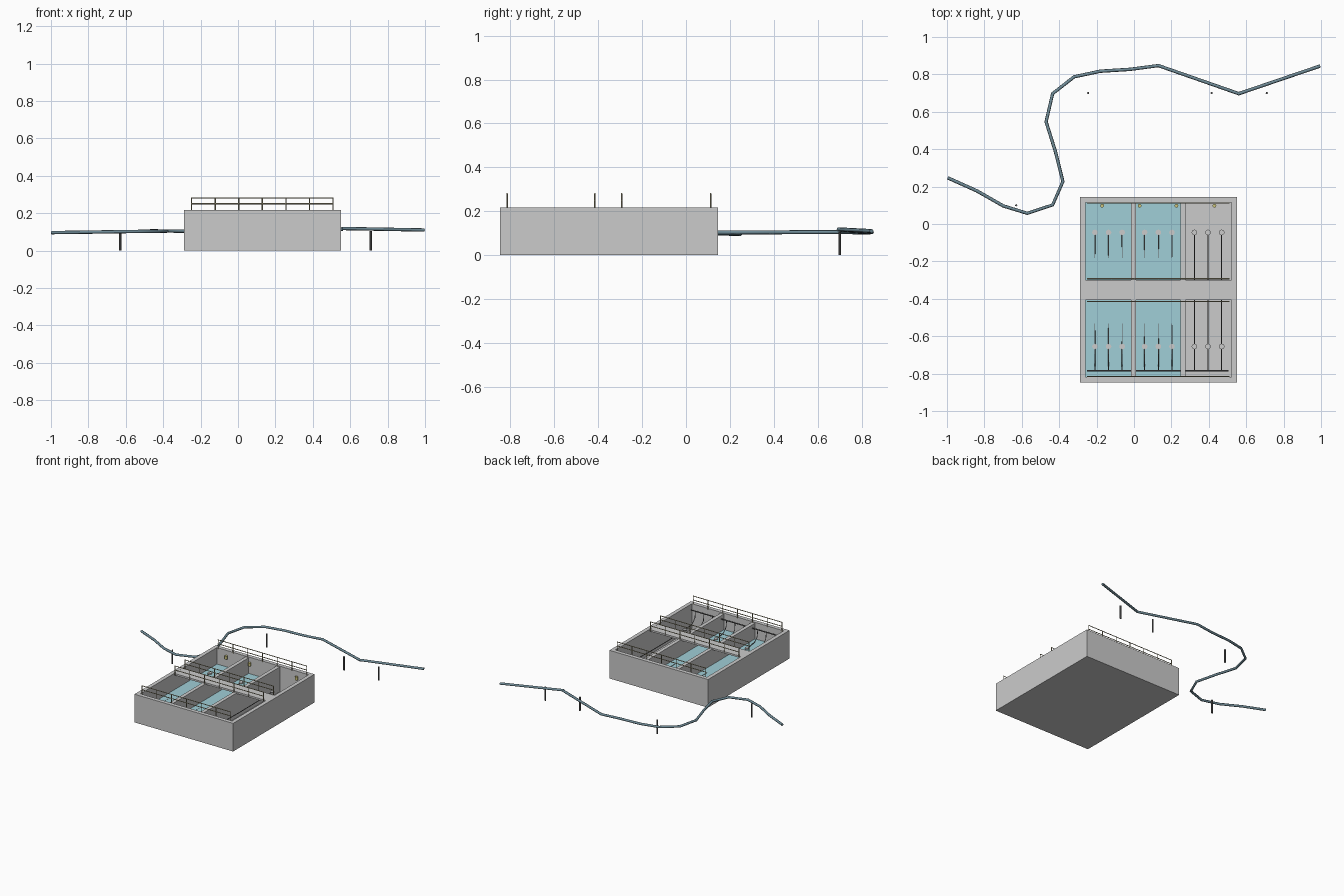
import bpy

if "Cube" in bpy.data.objects:
    bpy.data.objects.remove(bpy.data.objects["Cube"])


def material(name, rgb):
    m = bpy.data.materials.new(name)
    m.diffuse_color = (*rgb, 1)
    m.use_nodes = True
    m.node_tree.nodes["Principled BSDF"].inputs["Base Color"].default_value = m.diffuse_color
    return m


WATER = material("water_blue", (0.35, 0.62, 0.68))
PIPE = material("pipe_slate", (0.16, 0.26, 0.31))
DARK = material("hose_dark", (0.13, 0.13, 0.13))
RAIL = material("rail_olive", (0.42, 0.38, 0.24))
BRASS = material("valve_yellow", (0.60, 0.55, 0.20))


def box(name, x0, x1, y0, y1, z0, z1, mat=None):
    bpy.ops.mesh.primitive_cube_add(size=1, location=((x0 + x1) / 2, (y0 + y1) / 2, (z0 + z1) / 2))
    o = bpy.context.object
    o.name = name
    o.scale = (x1 - x0, y1 - y0, z1 - z0)
    if mat:
        o.data.materials.append(mat)
    return o


def rod(name, p, r, depth, mat, sides=12):
    bpy.ops.mesh.primitive_cylinder_add(vertices=sides, radius=r, depth=depth, location=p)
    o = bpy.context.object
    o.name = name
    if mat:
        o.data.materials.append(mat)
    return o


def tube(name, paths, r, mat, res=1):
    c = bpy.data.curves.new(name, 'CURVE')
    c.dimensions = '3D'
    c.bevel_depth = r
    c.bevel_resolution = res
    c.use_fill_caps = True
    for pts in paths:
        s = c.splines.new('POLY')
        s.points.add(len(pts) - 1)
        for q, p in zip(s.points, pts):
            q.co = (*p, 1)
    c.materials.append(mat)
    o = bpy.data.objects.new(name, c)
    bpy.context.collection.objects.link(o)
    return o


# Concrete tank shell
TOP = 0.217
X0, X1, Y0, Y1, T = -0.29, 0.552, -0.848, 0.145, 0.03
box("tank_floor", X0, X1, Y0, Y1, 0, 0.02)
box("tank_front_wall", X0, X1, Y0, Y0 + T, 0.02, TOP)
box("tank_back_wall", X0, X1, Y1 - T, Y1, 0.02, TOP)
box("tank_left_wall", X0, X0 + T, Y0 + T, Y1 - T, 0.02, TOP)
box("tank_right_wall", X1 - T, X1, Y0 + T, Y1 - T, 0.02, TOP)
for i, x in enumerate((-0.003, 0.262)):
    box(f"lane_divider_{i}", x - 0.014, x + 0.014, Y0 + T, Y1 - T, 0.02, TOP - 0.006)

# Central walkway
box("walkway", X0 + T, X1 - T, -0.405, -0.30, 0.203, 0.2165)

# Water in two lanes, third lane is dry
LEVEL = 0.09
box("water_left", X0 + T, -0.017, Y0 + T, Y1 - T, 0.02, LEVEL, WATER)
box("water_middle", 0.011, 0.248, Y0 + T, Y1 - T, 0.02, LEVEL, WATER)

# Handrails: two bars plus evenly spaced posts
for i, y in enumerate((-0.815, -0.415, -0.293, 0.112)):
    bars = [[(-0.25, y, z), (0.51, y, z)] for z in (0.25, 0.281)]
    posts = [[(-0.248 + 0.126 * k, y, 0.212), (-0.248 + 0.126 * k, y, 0.282)] for k in range(7)]
    tube(f"handrail_{i}", bars + posts, 0.0032, RAIL, 0)

# Air header and hoses with diffuser discs, three per lane
tube("air_header", [[(-0.25, -0.785, 0.185), (0.505, -0.785, 0.185)]], 0.004, DARK)
hoses = []
for cx in (-0.136, 0.130, 0.396):
    for k in (-1, 0, 1):
        x = cx + k * 0.073
        hoses.append([(x, -0.785, 0.185), (x, -0.778, 0.135), (x, -0.745, 0.103),
                      (x, -0.655, 0.090), (x, -0.45, 0.086), (x, -0.2, 0.087), (x, -0.045, 0.092)])
        for y in (-0.655, -0.045):
            rod("diffuser_disc", (x, y, 0.093), 0.015, 0.008, None)
tube("air_hoses", hoses, 0.0028, DARK)

# Inlet valves on the back wall
for x in (-0.17, 0.03, 0.227, 0.43):
    rod("inlet_valve", (x, 0.098, 0.172), 0.010, 0.025, BRASS)

# Long winding supply pipe in two runs
run = [(-0.996, .25, .096), (-.84, .18, .098), (-.70, .10, .100), (-.57, .06, .102), (-.435, .105, .103),
       (-.38, .23, .104), (-.42, .39, .104), (-.47, .55, .105), (-.435, .70, .105), (-.32, .79, .104),
       (-.18, .82, .103), (-.02, .83, .103), (.13, .85, .105), (.56, .70, .114)]
run = [(x, y - 0.003, z) for x, y, z in run]
tube("supply_pipe", [run, [(.555, .695, .118), (0.996, .845, .110)]], 0.009, PIPE, 2)

# Posts carrying the pipe
for x, y in ((-.63, .10), (-.245, .70), (.415, .70), (.71, .70)):
    rod("pipe_post", (x, y, 0.0525), 0.006, 0.105, DARK, 8)
